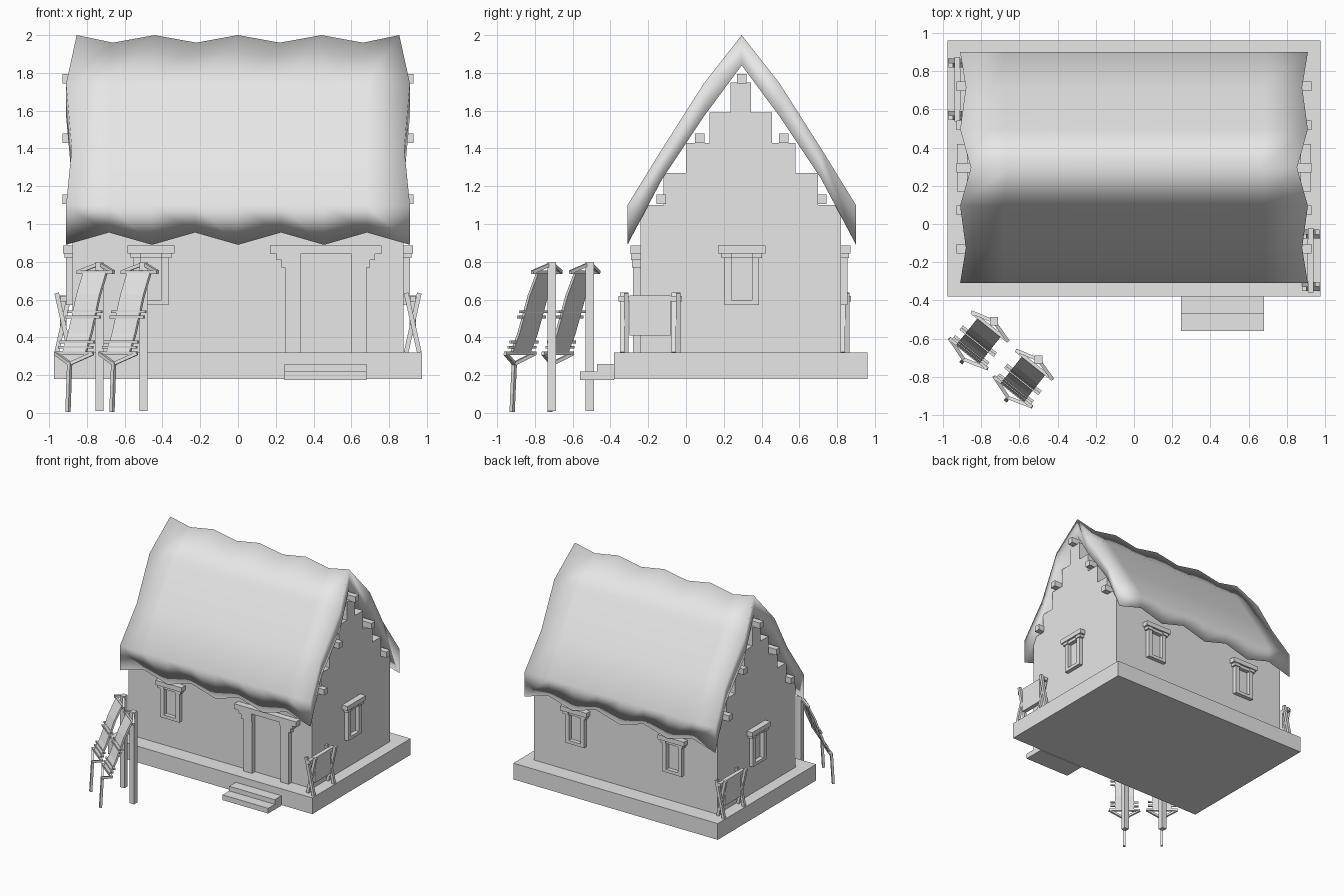
import bpy, bmesh
from mathutils import Matrix, Vector
from math import pi

cube = bpy.data.objects.get("Cube")
if cube:
    bpy.data.objects.remove(cube, do_unlink=True)

GREY = (0.8, 0.8, 0.8, 1)
mat = bpy.data.materials.new("plain_grey")
mat.use_nodes = True
mat.diffuse_color = GREY
mat.node_tree.nodes["Principled BSDF"].inputs["Base Color"].default_value = GREY


def finish(bm, name, place=Matrix(), smooth=False):
    bmesh.ops.recalc_face_normals(bm, faces=bm.faces)
    for f in bm.faces:
        f.smooth = smooth
    mesh = bpy.data.meshes.new(name)
    bm.to_mesh(mesh)
    bm.free()
    mesh.materials.append(mat)
    obj = bpy.data.objects.new(name, mesh)
    obj.matrix_world = place
    bpy.context.collection.objects.link(obj)
    return obj


def box(bm, x, y, z):
    """Box from (low, high) ranges."""
    mid = [(a + b) / 2 for a, b in (x, y, z)]
    size = [b - a for a, b in (x, y, z)]
    bmesh.ops.create_cube(bm, size=1, matrix=Matrix.Translation(mid) @ Matrix.Diagonal(size + [1]))


def bar(bm, p, q, w):
    """Square stick between two points."""
    p, q = Vector(p), Vector(q)
    d = q - p
    rot = d.to_track_quat('Z', 'Y').to_matrix().to_4x4()
    bmesh.ops.create_cube(bm, size=1, matrix=Matrix.Translation((p + q) / 2) @ rot
                          @ Matrix.Diagonal((w, w, d.length, 1)))


def turned(x, y, angle):
    return Matrix.Translation((x, y, 0)) @ Matrix.Rotation(angle, 4, 'Z')


MID = 0.29      # y of the ridge
FLOOR = 0.32    # top of the base
WALL = 0.875    # half length of the house
SIDE = 0.53     # half depth of the house

# Base and steps
bm = bmesh.new()
box(bm, (-0.975, 0.975), (-0.38, 0.96), (0.18, FLOOR))
finish(bm, "base")
bm = bmesh.new()
box(bm, (0.245, 0.68), (-0.56, -0.38), (0.175, 0.22))
box(bm, (0.245, 0.68), (-0.47, -0.38), (0.22, 0.26))
finish(bm, "front_steps")

# House body: stepped gable outline extruded along x
steps = [(SIDE, 1.10), (0.41, 1.27), (0.29, 1.43), (0.165, 1.59), (0.055, 1.75)]
half, low = [], FLOOR
for w, top in steps:
    half += [(w, low), (w, top)]
    low = top
outline = half + [(-w, z) for w, z in reversed(half)]
bm = bmesh.new()
face = bm.faces.new([bm.verts.new((-WALL, MID + w, z)) for w, z in outline])
new = bmesh.ops.extrude_face_region(bm, geom=[face])["geom"]
bmesh.ops.translate(bm, vec=(2 * WALL, 0, 0), verts=[v for v in new if isinstance(v, bmesh.types.BMVert)])
finish(bm, "house_walls")

# Purlins sticking out of the gables
for w, z in [(0, 1.768), (0.222, 1.455), (-0.222, 1.455), (0.425, 1.13), (-0.425, 1.13)]:
    bm = bmesh.new()
    bar(bm, (-0.93, MID + 0.005 + w, z), (0.93, MID + 0.005 + w, z), 0.05)
    finish(bm, "purlin")

# Thatched roof: a thick wavy-edged shell, smooth all over
COLS = 8
slope = [(0.605, 1.10, 0.89), (0.42, 1.40, 1.24), (0.20, 1.745, 1.57)]
rows = [(-w, a, b) for w, a, b in slope] + [(0, 2.0, 1.84)] + slope[::-1]
bm = bmesh.new()
outer, inner = [], []
for r, (w, top, under) in enumerate(rows):
    o_row, i_row = [], []
    for c in range(COLS + 1):
        reach = 0.91 if c not in (0, COLS) or r % 2 == 0 else 0.88
        x = reach * (2 * c / COLS - 1)
        if r == 3:
            x *= 0.97
        odd = c % 2
        o_row.append(bm.verts.new((x, MID + 0.005 + w, top - (0.04 if odd and r == 3 else 0))))
        i_row.append(bm.verts.new((x, MID + 0.005 + w, under + (0.065 if odd and r in (0, 6) else 0))))
    outer.append(o_row)
    inner.append(i_row)
for r in range(6):
    for c in range(COLS):
        for g in (outer, inner):
            bm.faces.new((g[r][c], g[r][c + 1], g[r + 1][c + 1], g[r + 1][c]))
    for c in (0, COLS):
        bm.faces.new((outer[r][c], outer[r + 1][c], inner[r + 1][c], inner[r][c]))
for r in (0, 6):
    for c in range(COLS):
        bm.faces.new((outer[r][c], outer[r][c + 1], inner[r][c + 1], inner[r][c]))
finish(bm, "thatched_roof", smooth=True)


# Windows: frame with a stepped header, facing -y before being turned
def window(name, x, y, angle):
    bm = bmesh.new()
    for s in (-1, 1):
        box(bm, sorted((s * 0.055, s * 0.092)), (-0.035, 0.01), (0.57, 0.82))
        box(bm, sorted((s * 0.055, s * 0.108)), (-0.043, 0.01), (0.82, 0.85))
    box(bm, (-0.055, 0.055), (-0.035, 0.01), (0.57, 0.597))
    box(bm, (-0.055, 0.055), (-0.035, 0.01), (0.82, 0.85))
    box(bm, (-0.125, 0.125), (-0.052, 0.01), (0.845, 0.885))
    finish(bm, name, turned(x, y, angle))


window("front_window", -0.46, MID - SIDE, 0)
for s in (-1, 1):
    window("back_window", s * 0.465, MID + SIDE, pi)
    window("gable_window", s * WALL, MID + 0.005, s * pi / 2)

# Door surround: two posts with stepped capitals under a wide lintel
bm = bmesh.new()
for s in (-1, 1):
    box(bm, sorted((s * 0.135, s * 0.215)), (-0.04, 0.01), (FLOOR, 0.77))
    box(bm, sorted((s * 0.135, s * 0.235)), (-0.045, 0.01), (0.77, 0.81))
    box(bm, sorted((s * 0.135, s * 0.26)), (-0.05, 0.01), (0.81, 0.845))
box(bm, (-0.295, 0.295), (-0.055, 0.01), (0.84, 0.885))
finish(bm, "door_surround", turned(0.465, MID - SIDE, 0))


# Stands beside the gables: crossed sticks, a rail and a hanging hide
def hide_stand(x, y):
    bm = bmesh.new()
    for e in (-1, 1):
        for s in (-1, 1):
            off = e * 0.137 + s * 0.011
            bar(bm, (-s * 0.035, off, FLOOR), (s * 0.035, off, 0.635), 0.024)
    bar(bm, (0, -0.168, 0.605), (0, 0.168, 0.605), 0.03)
    finish(bm, "hide_stand", turned(x, y, 0))
    bm = bmesh.new()
    box(bm, (-0.018, 0.018), (-0.108, 0.108), (0.41, 0.622))
    finish(bm, "hanging_hide", turned(x, y, 0))


hide_stand(0.925, -0.19)
hide_stand(-0.925, 0.705)


# Drying racks: sloping hide between a tall post and a thin leg
def drying_rack(x, y):
    place = Matrix.Translation((x, y, 0))
    down = Vector((-0.62, -0.78, 0))
    across = Vector((0.78, -0.62, 0))
    up = Vector((0, 0, 1))

    def at(d, a, z):
        return down * d + across * a + up * z

    bm = bmesh.new()
    box(bm, (-0.022, 0.022), (-0.022, 0.022), (0.01, 0.8))
    bar(bm, at(0.255, 0, 0.265), at(0.27, 0, 0.005), 0.02)
    bar(bm, at(0.035, -0.122, 0.745), at(0.035, 0.122, 0.745), 0.018)
    bar(bm, at(0.215, -0.127, 0.315), at(0.215, 0.127, 0.315), 0.018)
    for s in (-1, 1):
        bar(bm, at(0, 0, 0.79), at(0.035, s * 0.122, 0.745), 0.018)
        bar(bm, at(0.255, 0, 0.26), at(0.215, s * 0.127, 0.315), 0.018)
    # cross rods over the hide
    for d, z in ((0.125, 0.535), (0.14, 0.508), (0.19, 0.375), (0.203, 0.347)):
        bar(bm, at(d, -0.115, z), at(d, 0.115, z), 0.014)
    finish(bm, "drying_rack", place)

    bm = bmesh.new()
    path = [(0.035, 0.745), (0.095, 0.62), (0.13, 0.52), (0.165, 0.42), (0.215, 0.315)]
    pairs = [[bm.verts.new(at(d, s * 0.078, z)) for s in (-1, 1)] for d, z in path]
    for a, b in zip(pairs, pairs[1:]):
        bm.faces.new((a[0], a[1], b[1], b[0]))
    hide = finish(bm, "stretched_hide", place)
    thick = hide.modifiers.new("thickness", 'SOLIDIFY')
    thick.thickness = 0.015
    thick.offset = 0


drying_rack(-0.733, -0.51)
drying_rack(-0.5, -0.71)
